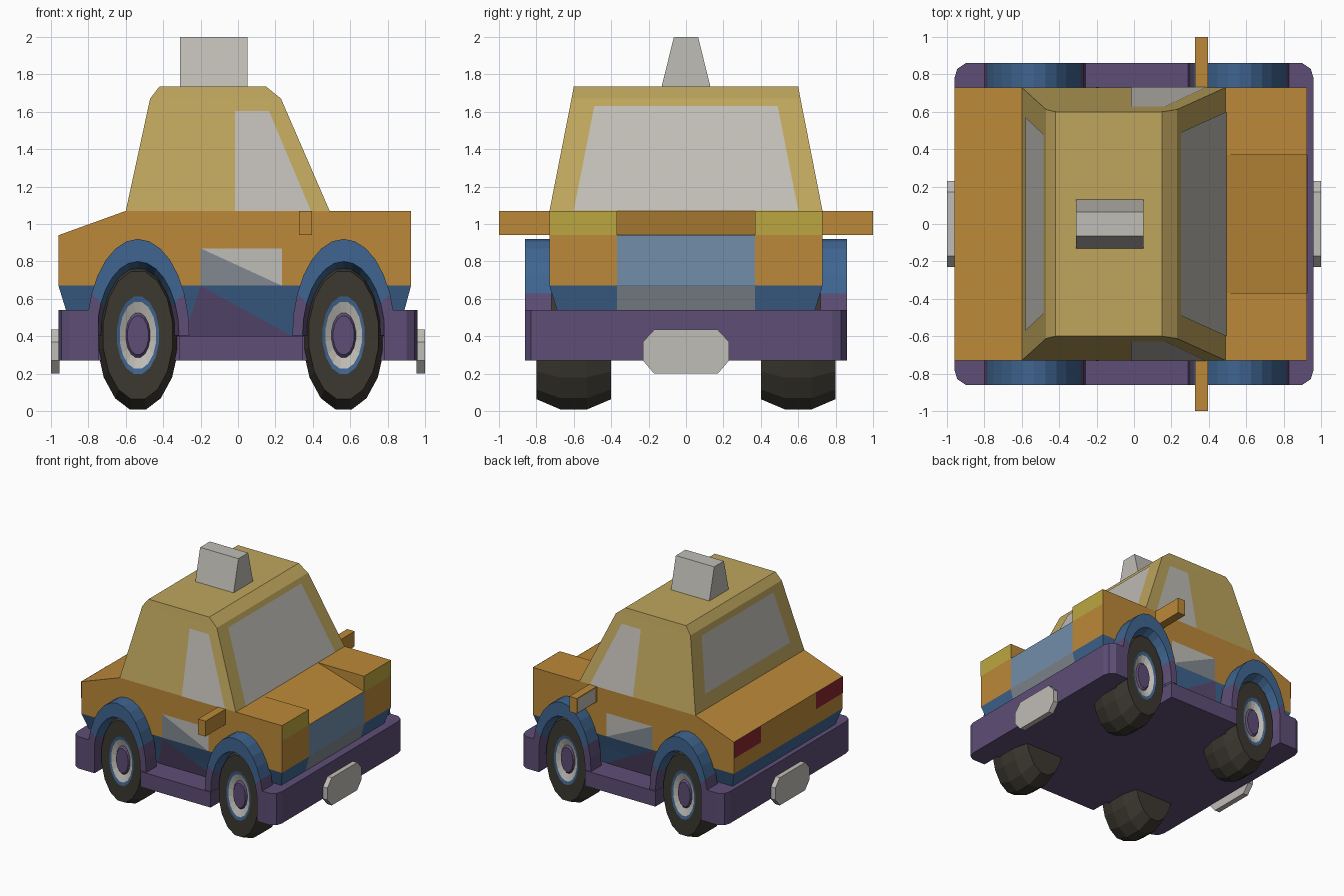
import bpy, bmesh, math

if "Cube" in bpy.data.objects:
    bpy.data.objects.remove(bpy.data.objects["Cube"])

COL = {"orange": (.50, .25, .04), "ochre": (.52, .38, .11), "purple": (.11, .075, .18),
       "blue": (.05, .13, .28), "pale_blue": (.17, .27, .40), "grey": (.53, .51, .47),
       "tyre": (.045, .04, .03), "yellow": (.50, .38, .05), "red": (.25, .02, .03),
       "slate": (.22, .25, .28)}
MATS = {}
for key, rgb in COL.items():
    MATS[key] = bpy.data.materials.new(key)
    MATS[key].diffuse_color = (*rgb, 1)


def finish(name, bm, mats):
    bmesh.ops.remove_doubles(bm, verts=bm.verts, dist=1e-5)
    bmesh.ops.dissolve_degenerate(bm, edges=bm.edges, dist=1e-5)
    bmesh.ops.recalc_face_normals(bm, faces=bm.faces)
    me = bpy.data.meshes.new(name)
    bm.to_mesh(me)
    bm.free()
    for m in mats:
        me.materials.append(MATS[m])
    ob = bpy.data.objects.new(name, me)
    bpy.context.collection.objects.link(ob)
    return ob


def loft(name, loops, mats, caps=(True, True), bands=None):
    """Bridge equal-length point loops; bands gives a material index per bridge."""
    bm = bmesh.new()
    rings = [[bm.verts.new(p) for p in lp] for lp in loops]
    n = len(rings[0])
    for k in range(len(rings) - 1):
        a, b = rings[k], rings[k + 1]
        for i in range(n):
            j = (i + 1) % n
            f = bm.faces.new((a[i], a[j], b[j], b[i]))
            f.material_index = bands[k] if bands else 0
    if caps[0]:
        bm.faces.new(rings[0])
    if caps[1]:
        f = bm.faces.new(rings[-1])
        f.material_index = bands[-1] if bands else 0
    return finish(name, bm, mats)


def rect(x0, x1, y, z):
    return [(x0, -y, z), (x1, -y, z), (x1, y, z), (x0, y, z)]


def box(name, x0, x1, y0, y1, z0, z1, mat):
    return loft(name, [[(x0, y0, z), (x1, y0, z), (x1, y1, z), (x0, y1, z)] for z in (z0, z1)], [mat])


def panel(name, pts, mat, push):
    """Flat coloured panel lying just off the bodywork on the push side."""
    bm = bmesh.new()
    f = bm.faces.new([bm.verts.new([c + d for c, d in zip(p, push)]) for p in pts])
    f.normal_update()
    if sum(a * b for a, b in zip(f.normal, push)) < 0:
        f.normal_flip()
    me = bpy.data.meshes.new(name)
    bm.to_mesh(me)
    bm.free()
    me.materials.append(MATS[mat])
    bpy.context.collection.objects.link(bpy.data.objects.new(name, me))


# Upper body: side profile lofted across y, hood dips between the headlights
def body_loop(y, nose):
    prof = [(-.96, .67), (-.96, .94), (-.6, 1.07), (.49, 1.07), (.925, nose), (.925, .67)]
    return [(x, y, z) for x, z in prof]

loft("body", [body_loop(y, n) for y, n in ((-.73, 1.07), (-.37, 1.07), (-.37, .94),
                                           (.37, .94), (.37, 1.07), (.73, 1.07))], ["orange"])
# Lower body tapering inwards
loft("lower_body", [rect(-.96, .925, .73, .67), rect(-.92, .89, .69, .54),
                    rect(-.88, .85, .65, .40)], ["blue"], caps=(False, False))

# Cabin and roof sign
loft("cabin", [rect(-.6, .49, .73, 1.07), rect(-.47, .23, .612, 1.67),
               rect(-.42, .15, .6, 1.735)], ["ochre"], caps=(False, True))
loft("roof_sign", [rect(-.31, .05, .13, 1.735), rect(-.31, .05, .065, 2.0)], ["grey"])

# Chassis: chamfered bumpers, sill and floor
for name, s, inner in (("rear_bumper", -1, .745), ("front_bumper", 1, .78)):
    half = [(inner, .86), (.9, .86), (.945, .83), (.96, .78)]
    plan = half + [(x, -y) for x, y in reversed(half)]
    loft(name, [[(s * x, y, z) for x, y in plan] for z in (.27, .54)], ["purple"])
box("sill", -.315, .345, -.86, .86, .27, .40, "purple")
box("rear_floor", -.745, -.315, -.7, .7, .27, .40, "purple")
box("front_floor", .345, .78, -.7, .7, .27, .40, "purple")

# Number plates, chamfered
oct_plate = [(-.23, .27), (-.23, .37), (-.17, .435), (.17, .435),
             (.23, .37), (.23, .27), (.17, .2), (-.17, .2)]
for name, s in (("rear_plate", -1), ("front_plate", 1)):
    loft(name, [[(s * x, y, z) for y, z in oct_plate] for x in (.955, 1.0)], ["grey"])

# Windows front and back
panel("windscreen", [(.49, -.6, 1.07), (.49, .6, 1.07), (.247, .49, 1.63), (.247, -.49, 1.63)],
      "grey", (.004, 0, .002))
panel("rear_window", [(-.575, -.57, 1.185), (-.575, .57, 1.185), (-.48, .48, 1.62),
                      (-.48, -.48, 1.62)], "grey", (-.004, 0, .001))
# Grille
panel("grille", [(.925, -.37, .67), (.925, .37, .67), (.925, .37, .94), (.925, -.37, .94)],
      "pale_blue", (.002, 0, 0))
panel("lower_grille", [(.89, -.37, .54), (.89, .37, .54), (.925, .37, .67), (.925, -.37, .67)],
      "slate", (.002, 0, -.001))

CZ, RX, RZ = .405, .22, .40
for side, s in (("right", -1), ("left", 1)):
    # Lights
    panel(side + "_headlight", [(.925, s * .37, .94), (.925, s * .73, .94),
          (.925, s * .73, 1.07), (.925, s * .37, 1.07)], "yellow", (.002, 0, 0))
    panel(side + "_tail_light", [(-.96, s * .37, .80), (-.96, s * .73, .80),
          (-.96, s * .73, .94), (-.96, s * .37, .94)], "red", (-.002, 0, 0))
    # Side window, following the slope of the cabin
    win = [(-.015, 1.07), (.39, 1.07), (.165, 1.605), (-.015, 1.605)]
    panel(side + "_window", [(x, s * (.73 - (z - 1.07) * .197), z) for x, z in win],
          "grey", (0, s * .003, 0))
    # Two-tone door badge and sill triangle
    d = [(x, s * .73, z) for x, z in ((-.2, .67), (.235, .67), (.235, .87), (-.2, .87))]
    panel(side + "_door_panel_upper", [d[1], d[2], d[3]], "grey", (0, s * .002, 0))
    panel(side + "_door_panel_lower", [d[0], d[1], d[3]], "slate", (0, s * .002, 0))
    panel(side + "_lower_door", [(-.29, s * .65, .40), (.29, s * .65, .40), (-.2, s * .73, .67)],
          "purple", (0, s * .003, 0))
    # Wing mirror
    box(side + "_mirror", .325, .395, min(s * .72, s), max(s * .72, s), .94, 1.07, "orange")
    panel(side + "_mirror_glass", [(.325, s * .76, .95), (.325, s * .99, .95),
          (.325, s * .99, 1.06), (.325, s * .76, 1.06)], "grey", (-.002, 0, 0))

    for end, cx in (("rear", -.535), ("front", .565)):
        # Wheel arch: open ring with a tapering inner wall
        bm = bmesh.new()
        N, prev = 14, None
        for i in range(N + 1):
            a = math.pi * i / N
            c, t = math.cos(a), math.sin(a)
            pts = [(.275, .515, .72), (.275, .515, .86), (.22, .395, .86), (.19, .34, .72)]
            cur = [bm.verts.new((cx + rx * c, s * y, CZ + rz * t)) for rx, rz, y in pts]
            if prev:
                for k in range(3):
                    f = bm.faces.new((prev[k], prev[k + 1], cur[k + 1], cur[k]))
                    f.material_index = 1 if i in (1, 2, N - 1, N) else 0
            prev = cur
        finish(f"{end}_{side}_arch", bm, ["blue", "purple"])

        # Wheel: elliptical lathe with a recessed hub
        prof = [(.40, .55), (.40, .86), (.53, 1), (.67, 1), (.80, .86), (.80, .52),
                (.795, .45), (.775, .30), (.79, .26)]
        loops = [[(cx + RX * r * math.cos(2 * math.pi * (i + .5) / 16), s * y,
                   CZ + RZ * r * math.sin(2 * math.pi * (i + .5) / 16) * 1.012)
                  for i in range(16)] for y, r in prof]
        loft(f"{end}_{side}_wheel", loops, ["tyre", "blue", "grey", "purple"],
             bands=[0, 0, 0, 0, 0, 1, 2, 3])

for m in bpy.data.materials:
    if m.users and not m.is_grease_pencil:
        m.use_nodes = True
        m.node_tree.nodes["Principled BSDF"].inputs["Base Color"].default_value = m.diffuse_color
